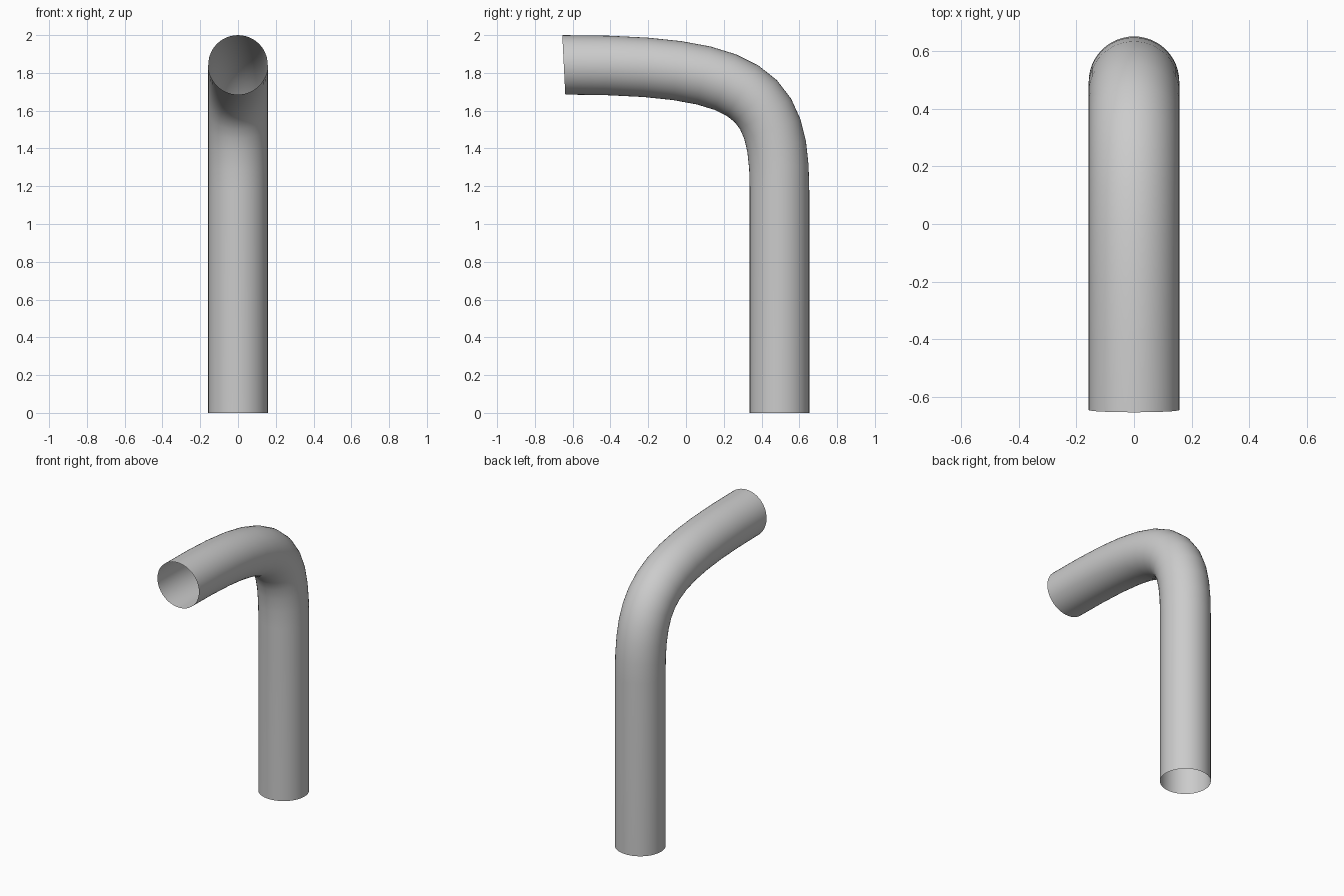
import bpy, bmesh, math
from mathutils import Vector
from mathutils.geometry import interpolate_bezier

if "Cube" in bpy.data.objects:
    bpy.data.objects.remove(bpy.data.objects["Cube"])

RADIUS, SIDES, STEPS = 0.1575, 48, 12

# Centre line: straight upright, then one long Bezier bend to the front
bend = interpolate_bezier(Vector((0, 0.495, 1.18)), Vector((0, 0.495, 1.70)),
                          Vector((0, 0.353, 1.8425)), Vector((0, -0.647, 1.8425)), STEPS + 1)
path = [Vector((0, 0.495, 0))] + list(bend)

# Tangent at each ring; the open front end is cut slightly askew
tangents = [(path[min(i + 1, len(path) - 1)] - path[max(i - 1, 0)]).normalized()
            for i in range(len(path))]
tangents[0] = tangents[1] = Vector((0, 0, 1))
tangents[-1] = Vector((0, -1, -0.05)).normalized()

# Sweep a circle along the path, both ends open
bm = bmesh.new()
side = Vector((1, 0, 0))
rings = []
for p, t in zip(path, tangents):
    up = t.cross(side)
    rings.append([bm.verts.new(p + RADIUS * (side * math.cos(a) + up * math.sin(a)))
                  for a in (2 * math.pi * k / SIDES for k in range(SIDES))])
for lo, hi in zip(rings, rings[1:]):
    for k in range(SIDES):
        n = (k + 1) % SIDES
        bm.faces.new((lo[k], lo[n], hi[n], hi[k])).smooth = True

mesh = bpy.data.meshes.new("bent_pipe")
bm.to_mesh(mesh)
bm.free()
pipe = bpy.data.objects.new("bent_pipe", mesh)
bpy.context.collection.objects.link(pipe)
